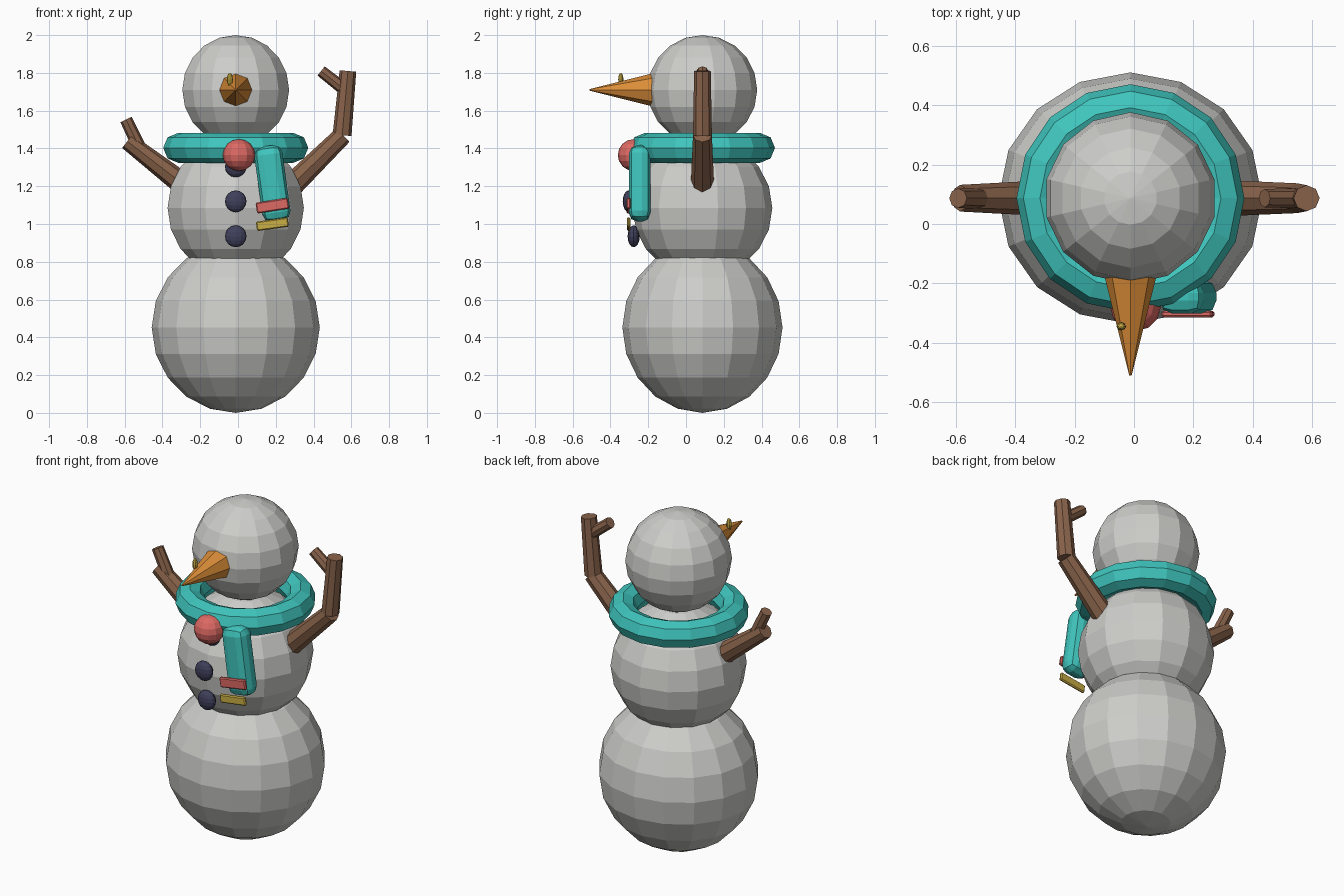
import bpy
import math
from mathutils import Vector

if "Cube" in bpy.data.objects:
    bpy.data.objects.remove(bpy.data.objects["Cube"])

CX, CY = -0.012, 0.087   # axis of the snow body


def mat(name, r, g, b):
    m = bpy.data.materials.new(name)
    m.diffuse_color = (r, g, b, 1)
    m.use_nodes = True
    m.node_tree.nodes["Principled BSDF"].inputs["Base Color"].default_value = m.diffuse_color
    return m


SNOW = mat("snow grey", 0.61, 0.61, 0.59)
TEAL = mat("teal wool", 0.05, 0.56, 0.51)
BROWN = mat("bark brown", 0.25, 0.125, 0.07)
ORANGE = mat("carrot orange", 0.72, 0.27, 0.04)
RED = mat("soft red", 0.72, 0.14, 0.125)
NAVY = mat("dark navy", 0.05, 0.05, 0.105)
YELLOW = mat("mustard yellow", 0.60, 0.43, 0.06)


def finish(name, m):
    ob = bpy.context.object
    ob.name = name
    ob.data.materials.append(m)
    return ob


def ball(name, m, loc, radii, seg=16, rings=10):
    bpy.ops.mesh.primitive_uv_sphere_add(segments=seg, ring_count=rings, radius=1, location=loc)
    ob = finish(name, m)
    ob.scale = radii
    return ob


def stick(name, m, a, b, r1, r2, sides=8):
    """Tapered rod from point a to point b."""
    a, b = Vector(a), Vector(b)
    bpy.ops.mesh.primitive_cone_add(vertices=sides, radius1=r1, radius2=r2,
                                    depth=(b - a).length, location=(a + b) / 2)
    ob = finish(name, m)
    ob.rotation_mode = 'QUATERNION'
    ob.rotation_quaternion = (b - a).to_track_quat('Z', 'Y')
    return ob


def block(name, m, loc, size, tilt, bevel, segs):
    bpy.ops.mesh.primitive_cube_add(size=1, location=loc)
    ob = finish(name, m)
    ob.scale = size
    bpy.ops.object.transform_apply(location=False, rotation=False, scale=True)
    ob.rotation_euler.y = math.radians(tilt)
    mod = ob.modifiers.new("soft edges", 'BEVEL')
    mod.width, mod.segments = bevel, segs
    return ob


# snow body
ball("lower_body", SNOW, (CX, CY, 0.452), (0.445, 0.424, 0.452))
ball("middle_body", SNOW, (CX, CY, 1.085), (0.37, 0.37, 0.37), seg=14)
ball("head", SNOW, (CX, CY, 1.71), (0.29, 0.29, 0.29), seg=14)

# scarf ring around the neck
bpy.ops.mesh.primitive_torus_add(major_segments=16, minor_segments=8, major_radius=0.305,
                                 minor_radius=0.079, location=(CX, CY, 1.403))
finish("scarf_ring", TEAL)

# hanging scarf end with two bands, and the pompom
block("scarf_end", TEAL, (0.182, -0.245, 1.215), (0.15, 0.115, 0.40), -8, 0.045, 2)
block("scarf_band_upper", RED, (0.182, -0.304, 1.097), (0.172, 0.022, 0.058), -9, 0.006, 1)
block("scarf_band_lower", YELLOW, (0.182, -0.304, 0.999), (0.170, 0.018, 0.050), -8, 0.006, 1)
ball("scarf_pompom", RED, (0.005, -0.277, 1.365), (0.086, 0.084, 0.084), seg=12, rings=8)

# carrot nose with a tiny sprout
stick("nose", ORANGE, (CX, -0.175, 1.71), (CX, -0.511, 1.71), 0.088, 0.004)
ball("nose_sprout", YELLOW, (-0.043, -0.345, 1.765), (0.016, 0.014, 0.035), seg=8, rings=6)

# buttons
for i, (y, z) in enumerate([(-0.235, 1.305), (-0.303, 1.12), (-0.277, 0.935)]):
    ball(f"button_{i + 1}", NAVY, (CX, y, z), (0.057, 0.032, 0.058), seg=12, rings=8)

# stick arms: start (x, z), end (x, z), start radius, end radius
arms = {
    "left_arm": ((-0.27, 1.195), (-0.586, 1.438), 0.062, 0.045),
    "left_twig": ((-0.517, 1.395), (-0.593, 1.553), 0.036, 0.033),
    "right_arm_lower": ((0.28, 1.20), (0.555, 1.47), 0.062, 0.05),
    "right_arm_upper": ((0.551, 1.47), (0.582, 1.81), 0.050, 0.044),
    "right_twig": ((0.565, 1.712), (0.44, 1.81), 0.034, 0.031),
}
for name, (a, b, r1, r2) in arms.items():
    stick(name, BROWN, (a[0], CY, a[1]), (b[0], CY, b[1]), r1, r2)
